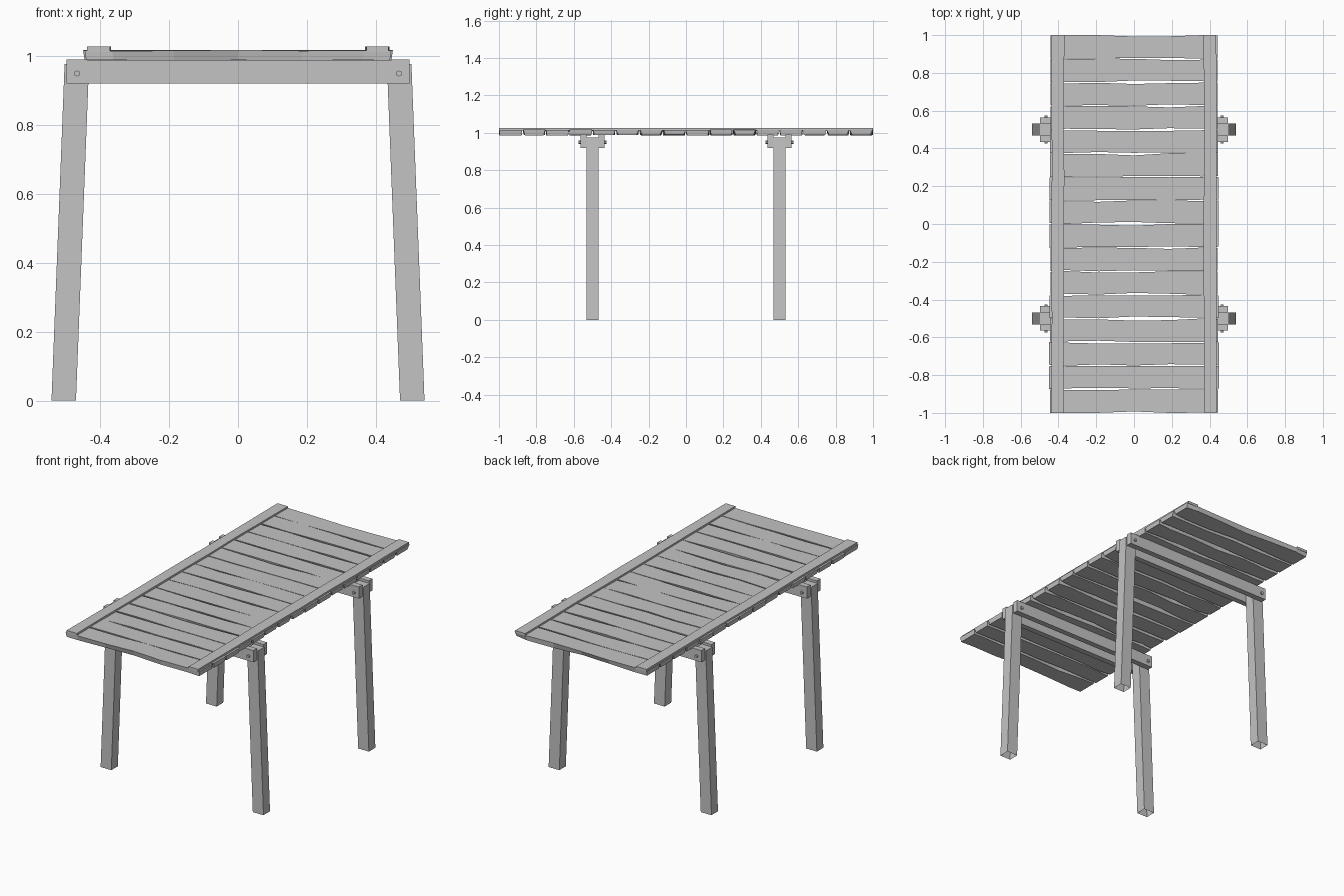
import bpy
import bmesh
import random

random.seed(7)

cube = bpy.data.objects.get("Cube")
if cube:
    bpy.data.objects.remove(cube, do_unlink=True)

grey = bpy.data.materials.new("plain grey")
grey.use_nodes = True
tone = (0.55, 0.55, 0.55, 1)
grey.diffuse_color = tone
grey.node_tree.nodes["Principled BSDF"].inputs["Base Color"].default_value = tone


def finish(name, bm):
    bmesh.ops.recalc_face_normals(bm, faces=bm.faces)
    mesh = bpy.data.meshes.new(name)
    bm.to_mesh(mesh)
    bm.free()
    mesh.materials.append(grey)
    obj = bpy.data.objects.new(name, mesh)
    bpy.context.collection.objects.link(obj)
    return obj


def loft(name, rings, cap_start=True):
    """Skin a row of equal cross-sections and cap the ends."""
    bm = bmesh.new()
    loops = [[bm.verts.new(p) for p in ring] for ring in rings]
    n = len(loops[0])
    for a, b in zip(loops, loops[1:]):
        for i in range(n):
            j = (i + 1) % n
            bm.faces.new((a[i], a[j], b[j], b[i]))
    if cap_start:
        bm.faces.new(loops[0])
    bm.faces.new(loops[-1])
    return finish(name, bm)


def rect(x0, x1, y0, y1, z):
    return [(x0, y0, z), (x1, y0, z), (x1, y1, z), (x0, y1, z)]


def box(name, x0, x1, y0, y1, z0, z1):
    return loft(name, [rect(x0, x1, y0, y1, z0), rect(x0, x1, y0, y1, z1)])


def wobble(amount):
    return random.uniform(-amount, amount)


# Rough-sawn deck planks, narrower underneath and uneven along their edges
COUNT = 16
PITCH = 2 / COUNT
for k in range(COUNT):
    centre = -1 + PITCH * (k + 0.5)
    reach = 0.447 + wobble(0.006)
    rings = []
    for t in (-1, -0.82, -0.42, 0, 0.42, 0.82, 1):
        middle = 1 - abs(t)
        front = centre - 0.0605 + 0.004 * middle + wobble(0.003 + 0.003 * middle)
        back = centre + 0.0605 - 0.004 * middle + wobble(0.003 + 0.003 * middle)
        front, back = max(front, -1), min(back, 1)
        inset = 0.007 + wobble(0.006)
        low = 0.988 + wobble(0.002)
        top = 1.016 + wobble(0.0015)
        x = t * reach
        under = x * 0.99
        rings.append([(under, front + inset, low), (under, back - inset, low),
                      (x, back, top), (x, front, top)])
    loft(f"deck_plank_{k + 1}", rings)

for side, sx in (("right", -1), ("left", 1)):
    # Long rail on top of the plank ends
    rings = []
    for i in range(9):
        y = -1 + i / 4
        inner, outer = 0.37 + wobble(0.003), 0.437 + wobble(0.002)
        rings.append([(sx * inner, y, 1.012), (sx * outer, y, 1.012),
                      (sx * outer, y, 1.027), (sx * inner, y, 1.027)])
    loft(f"{side}_top_rail", rings)

for end, cy in (("front", -0.5), ("back", 0.5)):
    # Pair of crossbeams clamping each pair of legs
    for part, s in (("front", -1), ("back", 1)):
        y0, y1 = sorted((cy + s * 0.031, cy + s * 0.065))
        box(f"{end}_crossbeam_{part}", -0.498, 0.498, y0, y1, 0.92, 0.99)

    for side, sx in (("right", -1), ("left", 1)):
        # Splayed hollow leg, open at the foot
        loft(f"{end}_{side}_leg",
             [rect(sx * 0.47, sx * 0.541, cy - 0.031, cy + 0.031, 0),
              rect(sx * 0.432, sx * 0.503, cy - 0.031, cy + 0.031, 0.976)],
             cap_start=False)
        # Six-sided bolt through beams and leg
        bpy.ops.mesh.primitive_cylinder_add(
            vertices=6, radius=0.009, depth=0.15,
            location=(sx * 0.467, cy, 0.949), rotation=(1.5708, 0, 0))
        bolt = bpy.context.object
        bolt.name = f"{end}_{side}_bolt"
        bolt.data.materials.append(grey)
